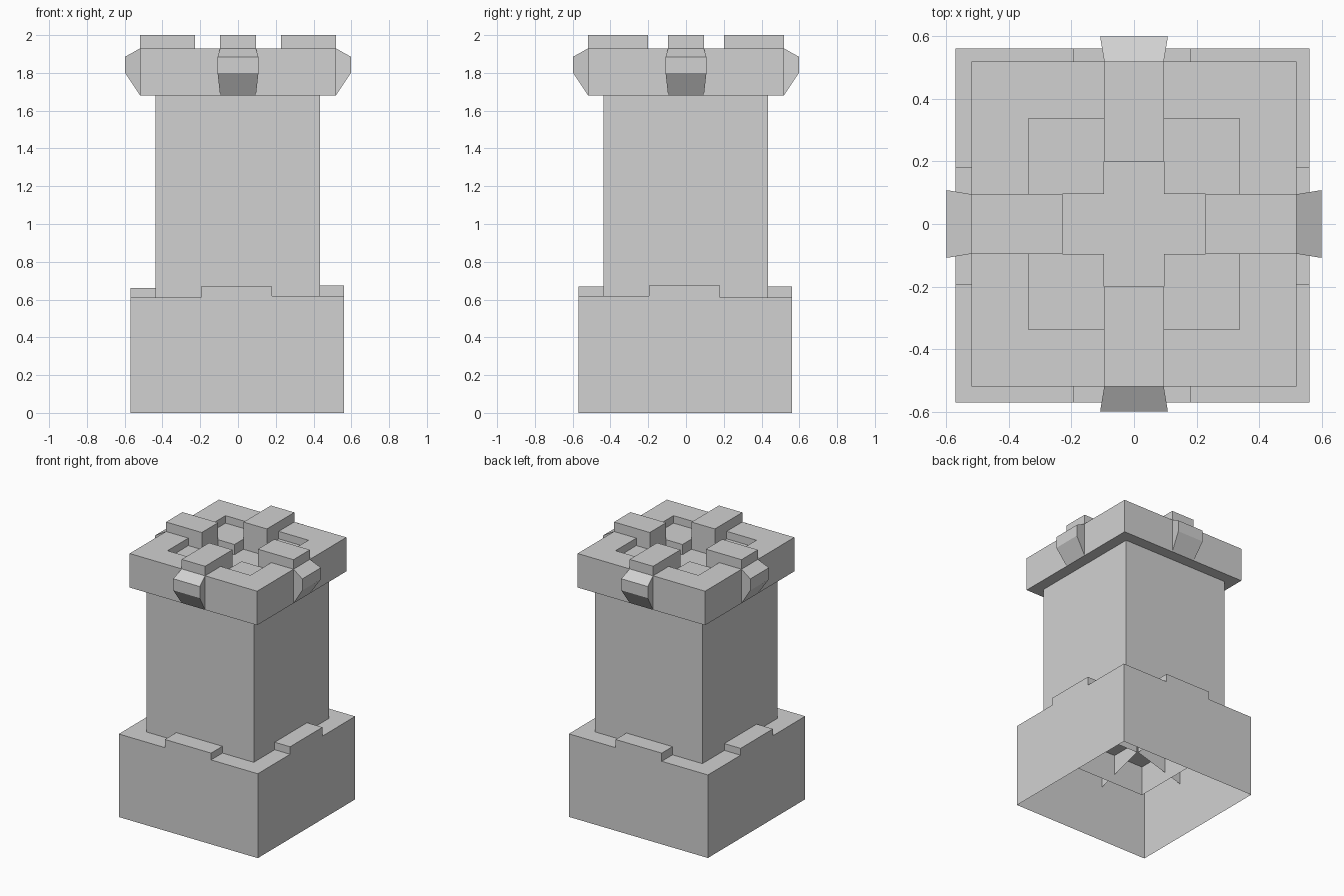
import bpy
import bmesh
from math import pi
from mathutils import Matrix, Vector

cube = bpy.data.objects.get("Cube")
if cube:
    bpy.data.objects.remove(cube, do_unlink=True)

stone = bpy.data.materials.new("light_grey_stone")
stone.use_nodes = True
colour = (0.64, 0.64, 0.64, 1)
stone.diffuse_color = colour
stone.node_tree.nodes["Principled BSDF"].inputs["Base Color"].default_value = colour


def finish(name, bm, turn=0, open_dirs=()):
    """Fix normals, drop faces pointing in open_dirs, rotate about z, link."""
    bmesh.ops.recalc_face_normals(bm, faces=bm.faces)
    drop = [f for f in bm.faces
            if any(f.normal.dot(Vector(d)) > 0.8 for d in open_dirs)]
    bmesh.ops.delete(bm, geom=drop, context='FACES')
    bmesh.ops.rotate(bm, verts=bm.verts, matrix=Matrix.Rotation(turn, 3, 'Z'))
    mesh = bpy.data.meshes.new(name)
    bm.to_mesh(mesh)
    bm.free()
    mesh.materials.append(stone)
    obj = bpy.data.objects.new(name, mesh)
    bpy.context.collection.objects.link(obj)
    return obj


def box(name, lo, hi, turn=0, open_dirs=()):
    bm = bmesh.new()
    bmesh.ops.create_cube(bm, size=1)
    lo, hi = Vector(lo), Vector(hi)
    for v in bm.verts:
        v.co = (lo + hi) / 2 + v.co * (hi - lo)
    return finish(name, bm, turn, open_dirs)


def prism(name, profile, turn=0, open_dirs=()):
    """Loft a (y, z, left x, right x) profile across x."""
    bm = bmesh.new()
    a = [bm.verts.new((l, y, z)) for y, z, l, r in profile]
    b = [bm.verts.new((r, y, z)) for y, z, l, r in profile]
    bm.faces.new(a)
    bm.faces.new(b)
    n = len(profile)
    for i in range(n):
        j = (i + 1) % n
        bm.faces.new((a[i], a[j], b[j], b[i]))
    return finish(name, bm, turn, open_dirs)


DOWN, UP = (0, 0, -1), (0, 0, 1)
SIDES = ("front", "right", "back", "left")

# Hollow base, open underneath, with one slightly higher corner
box("base", (-0.57, -0.57, 0), (0.56, 0.56, 0.61), open_dirs=[DOWN])
box("base_corner_slab", (0.18, -0.57, 0.61), (0.56, -0.18, 0.62), open_dirs=[DOWN])

# Raised ledge in the middle of each base side
ledges = [(0.57, 0.67, -0.195, 0.18), (0.56, 0.675, -0.195, 0.18),
          (0.56, 0.67, -0.18, 0.195), (0.57, 0.66, -0.18, 0.195)]
for i, (out, top, l, r) in enumerate(ledges):
    prism("base_ledge_" + SIDES[i],
          [(-out, 0.42, l, r), (-out, top, l, r),
           (-0.2, top, l, r), (-0.2, 0.53, l, r)],
          i * pi / 2, [DOWN])

# Shaft, a tube reaching down into the base
box("shaft", (-0.438, -0.438, 0.39), (0.435, 0.435, 1.7), open_dirs=[DOWN, UP])

# Head: sunken cross floor, raised corner floors and a surrounding wall
LOW, FLOOR, RIM, BOTTOM = 1.8, 1.875, 1.93, 1.68
INNER, OUTER, HALF = 0.337, 0.518, 0.095
box("head_cross_floor", (-INNER, -INNER, BOTTOM), (INNER, INNER, LOW))
for i, side in enumerate(SIDES):
    turn = i * pi / 2
    box("head_corner_floor_" + side, (HALF, -INNER, LOW), (INNER, -HALF, FLOOR),
        turn, [DOWN])
    box("head_wall_" + side, (-INNER, -OUTER, BOTTOM), (OUTER, -INNER, RIM), turn)

    # Merlon across the wall, reaching in over the cross floor
    reach = 0.2 if i % 2 == 0 else 0.228
    box("merlon_" + side, (-HALF, -OUTER, LOW), (HALF, -reach, 2.0), turn)

    # Flared corbel outside the wall
    wide = 0.108
    prism("corbel_" + side,
          [(-OUTER, BOTTOM, -HALF, HALF), (-0.598, 1.8, -wide, wide),
           (-0.598, 1.885, -wide, wide), (-OUTER, RIM, -HALF, HALF)], turn)
